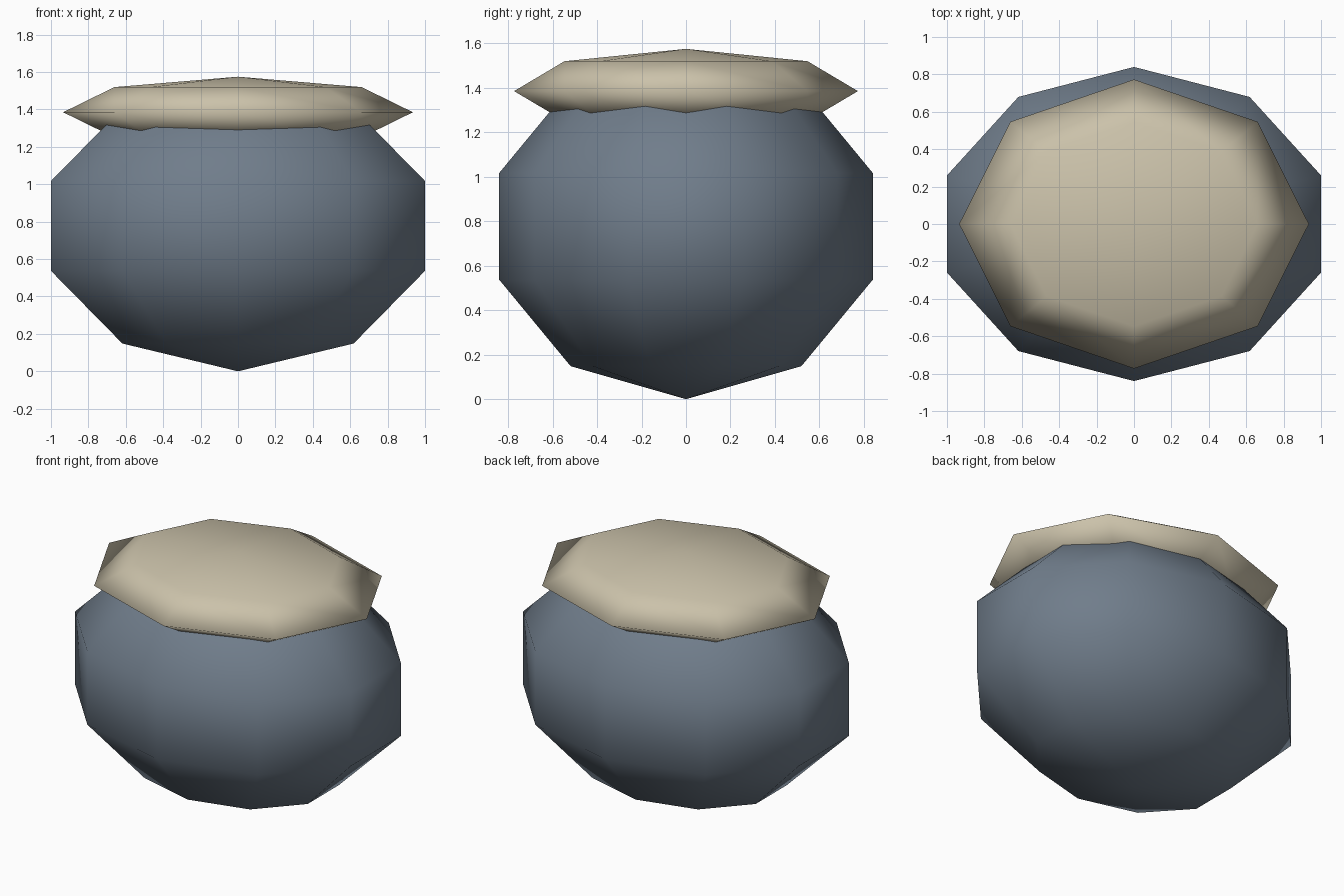
import bpy

if "Cube" in bpy.data.objects:
    bpy.data.objects.remove(bpy.data.objects["Cube"])


def material(name, rgb):
    m = bpy.data.materials.new(name)
    m.diffuse_color = (*rgb, 1)
    m.use_nodes = True
    m.node_tree.nodes["Principled BSDF"].inputs["Base Color"].default_value = m.diffuse_color
    return m


def ellipsoid(name, segments, rings, radii, z, mat):
    # Low-poly sphere squashed to three radii; segments start on the y axis
    bpy.ops.mesh.primitive_uv_sphere_add(segments=segments, ring_count=rings,
                                         radius=1, location=(0, 0, z))
    ob = bpy.context.object
    ob.name = name
    ob.scale = radii
    bpy.ops.object.transform_apply(location=False, rotation=False, scale=True)
    bpy.ops.object.shade_smooth()
    ob.data.materials.append(mat)
    return ob


# Rounded body, ten sides and five bands
ellipsoid("body", 10, 5, (1.1056, 0.883, 0.777), 0.777,
          material("slate blue", (0.162, 0.205, 0.258)))

# Flattened cap, eight sides and four bands, sunk into the body
ellipsoid("cap", 8, 4, (0.935, 0.773, 0.19), 1.385,
          material("pale sand", (0.597, 0.539, 0.402)))
